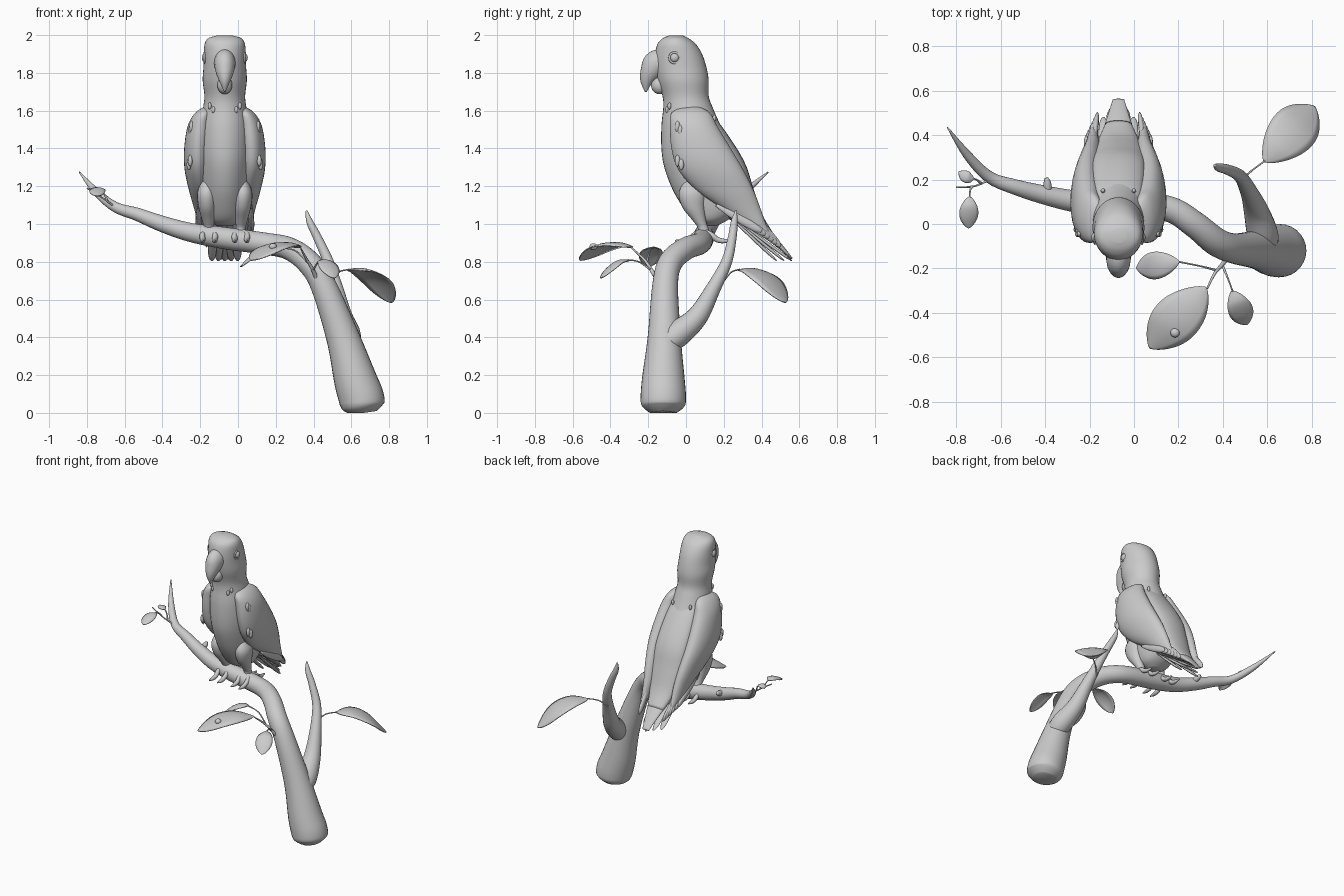
import bpy, bmesh, math
from mathutils import Vector

grey = bpy.data.materials.new("plain_grey")
grey.diffuse_color = (0.6, 0.6, 0.6, 1)
CX = -0.07  # bird's centre line


def finish(name, bm):
    bmesh.ops.recalc_face_normals(bm, faces=bm.faces)
    me = bpy.data.meshes.new(name)
    bm.to_mesh(me)
    bm.free()
    for p in me.polygons:
        p.use_smooth = True
    me.materials.append(grey)
    ob = bpy.data.objects.new(name, me)
    bpy.context.collection.objects.link(ob)
    return ob


def spline(pts, n=5):
    """Catmull-Rom interpolation of number tuples."""
    out = []
    for i in range(len(pts) - 1):
        a, b, c, d = pts[max(i - 1, 0)], pts[i], pts[i + 1], pts[min(i + 2, len(pts) - 1)]
        for k in range(n):
            t = k / n
            out.append([0.5 * (2 * q + (r - p) * t + (2 * p - 5 * q + 4 * r - s) * t * t
                               + (3 * q - p - 3 * r + s) * t ** 3) for p, q, r, s in zip(a, b, c, d)])
    out.append(list(pts[-1]))
    return out


def loft(name, pts, ref=(.9, .1, .4), flat=False, sides=20, n=5):
    """Tube through (x, y, z, radius[, second radius]); flat keeps rings horizontal."""
    rows = spline([tuple(p) if len(p) == 5 else tuple(p) + (p[3],) for p in pts], n)
    bm = bmesh.new()
    rings = []
    for i, r in enumerate(rows):
        c = Vector(r[:3])
        if flat:
            u, v = Vector((1, 0, 0)), Vector((0, 1, 0))
        else:
            t = (Vector(rows[min(i + 1, len(rows) - 1)][:3]) - Vector(rows[max(i - 1, 0)][:3])).normalized()
            u = Vector(ref)
            u = (u - t * u.dot(t)).normalized()
            v = t.cross(u)
        ra, rb = max(r[3], .002), max(r[4], .002)
        ring = []
        for k in range(sides):
            a = 2 * math.pi * k / sides
            p = c + u * ra * math.cos(a) + v * rb * math.sin(a)
            p.z = max(p.z, 0)
            ring.append(bm.verts.new(p))
        rings.append(ring)
    for a, b in zip(rings, rings[1:]):
        for k in range(sides):
            bm.faces.new((a[k], a[(k + 1) % sides], b[(k + 1) % sides], b[k]))
    bm.faces.new(rings[0])
    bm.faces.new(rings[-1])
    return finish(name, bm)


def ball(name, c, r):
    bm = bmesh.new()
    bmesh.ops.create_uvsphere(bm, u_segments=18, v_segments=12, radius=1)
    for v in bm.verts:
        v.co = Vector([v.co[i] * r[i] + c[i] for i in range(3)])
    return finish(name, bm)


def feather(name, a, b, w, t):
    a, b = Vector(a), Vector(b)
    prof = [(0, .3), (.3, .85), (.65, 1), (.9, .8), (1, .25)]
    loft(name, [(*a.lerp(b, f), w * k, t * k) for f, k in prof], ref=(1, 0, 0), sides=10, n=3)


def leaf(name, mid, w, sag):
    """Curved oval blade around a midrib."""
    rows = [Vector(p) for p in spline(mid, 9)]
    dist = [0]
    for a, b in zip(rows, rows[1:]):
        dist.append(dist[-1] + (b - a).length)
    bm = bmesh.new()
    grid = []
    for i, c in enumerate(rows):
        t = rows[min(i + 1, len(rows) - 1)] - rows[max(i - 1, 0)]
        side = t.cross(Vector((0, 0, 1))).normalized()
        k = max(.03, abs(math.sin(math.pi * dist[i] / dist[-1])) ** .7)
        grid.append([bm.verts.new(c + side * w * k * s - Vector((0, 0, sag * s * s * k)))
                     for s in (-1, -.7, -.35, 0, .35, .7, 1)])
    for a, b in zip(grid, grid[1:]):
        for k in range(6):
            bm.faces.new((a[k], a[k + 1], b[k + 1], b[k]))
    ob = finish(name, bm)
    m = ob.modifiers.new("thickness", "SOLIDIFY")
    m.thickness = .006


# Main branch, side branch and stub
loft("main_branch", [(.665, -.12, .0, .07), (.66, -.12, .035, .112), (.653, -.12, .08, .12), (.62, -.12, .18, .113),
                     (.555, -.115, .40, .088), (.45, -.11, .68, .068), (.37, -.08, .80, .064),
                     (.27, 0, .87, .06), (.15, .07, .895, .058), (-.07, .09, .925, .058),
                     (-.25, .10, .955, .05), (-.40, .13, 1.0, .043), (-.53, .165, 1.05, .035),
                     (-.65, .21, 1.09, .027), (-.75, .31, 1.17, .02), (-.84, .435, 1.275, .003)],
     ref=(0, 1, 0), sides=28)
loft("side_branch", [(.59, -.10, .37, .06), (.578, -.04, .42, .07), (.55, .06, .51, .056), (.52, .14, .65, .04),
                     (.478, .215, .80, .029), (.42, .245, .93, .023), (.38, .255, 1.01, .018),
                     (.363, .265, 1.07, .005)], ref=(1, 0, 0))
loft("branch_stub", [(-.39, .12, 1.0, .022), (-.39, .18, 1.02, .018), (-.395, .205, 1.03, .01)])

# Twigs
loft("front_twig", [(.43, -.13, .67, .013), (.40, -.18, .75, .01), (.365, -.22, .81, .007),
                    (.33, -.29, .875, .004)], sides=10)
for i, (a, b, c) in enumerate([((.485, .20, .70), (.53, .24, .745), (.59, .285, .76)),
                               ((.375, -.21, .79), (.30, -.19, .86), (.20, -.17, .875)),
                               ((.40, -.19, .76), (.425, -.25, .80), (.445, -.305, .81)),
                               ((-.65, .20, 1.09), (-.72, .17, 1.14), (-.80, .165, 1.19)),
                               ((-.73, .17, 1.15), (-.738, .15, 1.17), (-.74, .12, 1.185)),
                               ((-.69, .185, 1.12), (-.71, .20, 1.16), (-.73, .205, 1.18))]):
    loft("leaf_stalk_%d" % i, [(*a, .006), (*b, .004), (*c, .004)], sides=8)

# Leaves
leaf("back_leaf", [(.585, .28, .76), (.66, .36, .765), (.74, .445, .71), (.815, .53, .585)], .108, .02)
leaf("front_leaf", [(.325, -.285, .88), (.25, -.37, .905), (.16, -.46, .885), (.07, -.56, .81)], .108, .02)
leaf("left_leaf", [(.205, -.17, .88), (.14, -.18, .875), (.075, -.19, .84), (.01, -.20, .775)], .062, .015)
leaf("lower_leaf", [(.44, -.30, .81), (.465, -.355, .81), (.49, -.41, .77), (.51, -.455, .715)], .056, .015)
leaf("end_leaf", [(-.74, .125, 1.185), (-.742, .08, 1.195), (-.745, .03, 1.18), (-.745, -.02, 1.15)], .043, .012)
leaf("tiny_leaf", [(-.72, .205, 1.18), (-.75, .21, 1.195), (-.79, .235, 1.185)], .027, .008)
ball("dew_drop", (.185, -.49, .88), (.021, .021, .018))

# Body and head: height, front, back, half width
prof = [(1.999, -.085, -.02, .035), (1.985, -.12, .01, .085), (1.955, -.15, .05, .106), (1.90, -.163, .085, .111),
        (1.83, -.163, .108, .113), (1.76, -.15, .12, .117), (1.68, -.125, .12, .108), (1.62, -.12, .14, .114),
        (1.52, -.13, .185, .133), (1.40, -.13, .255, .142), (1.30, -.115, .305, .14), (1.18, -.07, .33, .13),
        (1.08, -.01, .29, .115), (1.02, .04, .22, .09), (.99, .09, .16, .04)]
loft("body", [(CX, (f + b) / 2, z, w, (b - f) / 2) for z, f, b, w in prof], flat=True, sides=36)

# Broad back running down between the wings to the tail
loft("back", [(CX, .06, 1.62, .08, .03), (CX, .14, 1.50, .11, .05), (CX, .255, 1.315, .12, .055),
              (CX, .31, 1.17, .115, .05), (CX, .37, 1.03, .095, .04), (CX, .45, .93, .06, .022)], ref=(1, 0, 0))

# Beak
loft("upper_beak", [(CX, -.10, 1.85, .058, .075), (CX, -.155, 1.847, .056, .074), (CX, -.188, 1.805, .048, .056),
                    (CX, -.209, 1.755, .029, .034), (CX, -.212, 1.70, .004, .005)], ref=(1, 0, 0))
ball("lower_beak", (CX, -.14, 1.735), (.04, .045, .048))
ball("tongue", (CX, -.165, 1.765), (.022, .03, .016))

# Tail
loft("tail", [(CX, .15, 1.13, .10, .06), (CX, .28, 1.06, .095, .055), (CX, .40, .97, .075, .03),
              (CX, .50, .88, .045, .014), (CX, .56, .815, .026, .006)], ref=(1, 0, 0))
for i in range(-2, 3):
    feather("tail_feather_%d" % (i + 3), (CX + .03 * i, .22, 1.05), (CX + .034 * i, .56 - .04 * abs(i), .805),
            .024, .009)

for s, side in ((-1, "left"), (1, "right")):
    X = lambda d: CX + s * d
    # Folded wing with layered feather tips
    loft(side + "_wing", [(X(.085), .03, 1.625, .015, .03), (X(.11), .025, 1.59, .045, .10),
                          (X(.13), .04, 1.52, .066, .125), (X(.142), .08, 1.40, .073, .157),
                          (X(.142), .13, 1.29, .071, .172), (X(.13), .205, 1.18, .06, .152),
                          (X(.118), .295, 1.08, .044, .10), (X(.115), .365, 1.0, .028, .058),
                          (X(.112), .44, .92, .01, .015)], flat=True, sides=28)
    for i in range(6):
        f = i / 5
        feather("%s_wing_feather_%d" % (side, i + 1), (X(.14 - .02 * f), .16 + .13 * f, 1.10),
                (X(.145 - .05 * f), .40 + .10 * f, .96 - .08 * f), .013, .024)
    # Eye with rim
    ball(side + "_eye", (X(.104), -.06, 1.88), (.018, .024, .024))
    ring = [(X(.106), -.06 + .028 * math.cos(k * math.pi / 8), 1.88 + .028 * math.sin(k * math.pi / 8), .006)
            for k in range(17)]
    loft(side + "_eye_rim", ring, ref=(1, 0, 0), sides=8, n=2)
    # Raised covert feathers on wing and shoulder
    for i, (d, y, z) in enumerate([(.176, -.045, 1.515), (.181, -.03, 1.495), (.183, -.045, 1.335),
                                   (.19, -.025, 1.315)]):
        ball("%s_covert_%d" % (side, i + 1), (X(d), y, z), (.012, .014, .03))
    for i, (d, y, z) in enumerate([(.06, -.1, 1.605), (.08, -.088, 1.625), (.07, .15, 1.56)]):
        ball("%s_shoulder_tuft_%d" % (side, i + 1), (X(d), y, z), (.01, .01, .018))
    # Leg
    loft(side + "_leg", [(X(.09), .05, 1.25, .02, .04), (X(.095), .035, 1.17, .05, .072),
                         (X(.093), .04, 1.09, .046, .06), (X(.088), .07, 1.02, .032, .036),
                         (X(.085), .09, .98, .026, .028), (X(.085), .095, .95, .03, .034)], flat=True)
    # Toes gripping the branch, two forward and two back
    for dx in (-.032, .032):
        for d, way in ((-1, "front"), (1, "back")):
            x = X(.085) + dx
            loft("%s_%s_toe_%s" % (side, way, "a" if dx < 0 else "b"),
                 [(X(.085), .09, .965, .014), (x, .09 + d * .04, .945, .015), (x, .09 + d * .075, .918, .015),
                  (x, .09 + d * .11, .91, .012), (x, .09 + d * .148, .912, .004)], sides=10)
